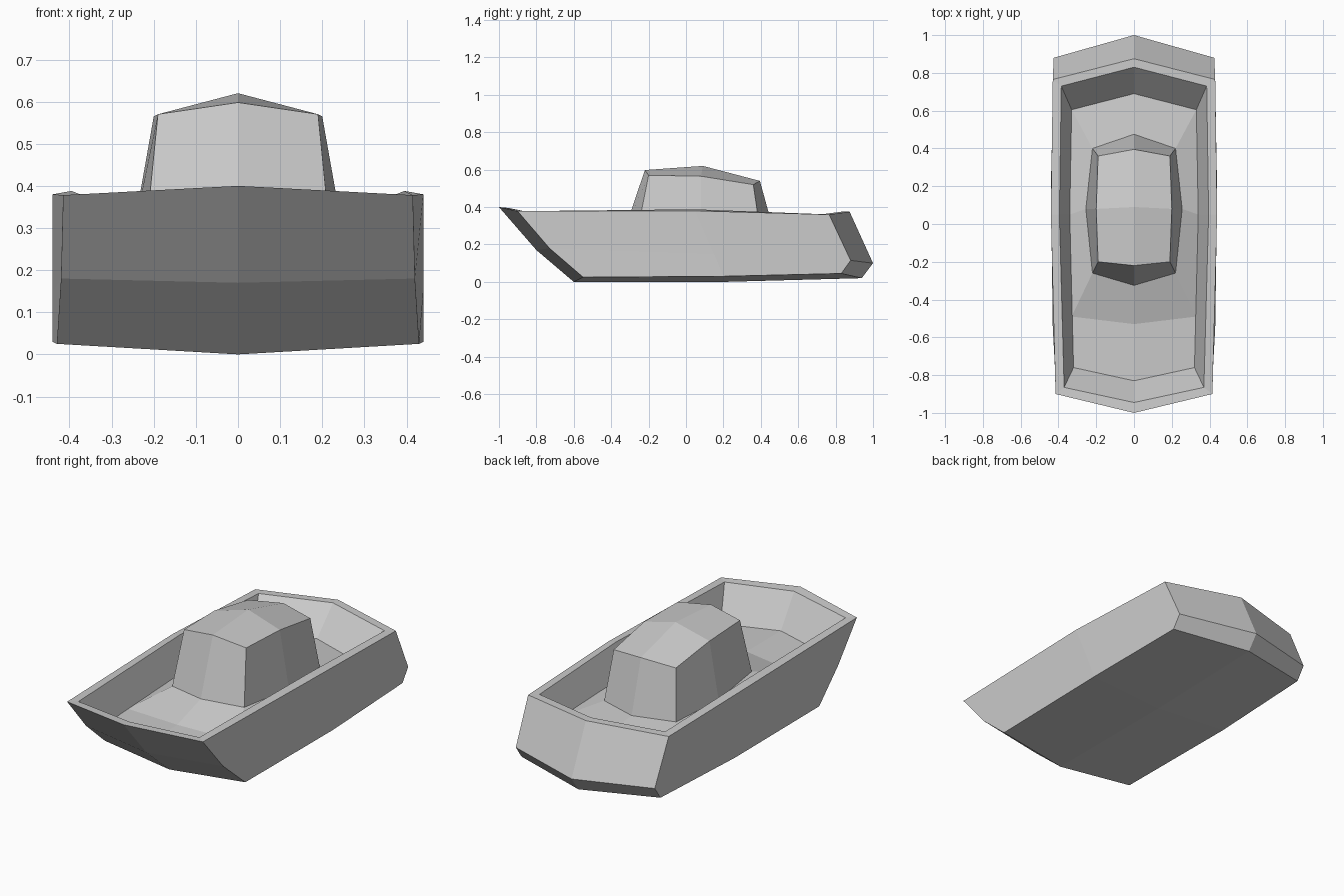
import bpy
import bmesh

default_cube = bpy.data.objects.get("Cube")
if default_cube:
    bpy.data.objects.remove(default_cube, do_unlink=True)

# One plain grey for the whole boat
grey = bpy.data.materials.new("plain_grey")
grey.use_nodes = True
colour = (0.6, 0.6, 0.6, 1)
grey.diffuse_color = colour
grey.node_tree.nodes["Principled BSDF"].inputs["Base Color"].default_value = colour


def mirrored_ring(bm, half):
    """Half outline from bow centre to stern centre, closed by mirroring in x."""
    other_side = [(-x, y, z) for x, y, z in reversed(half[1:-1])]
    return [bm.verts.new(point) for point in half + other_side]


def bridge(bm, lower, upper):
    count = len(lower)
    for i in range(count):
        j = (i + 1) % count
        bm.faces.new((lower[i], lower[j], upper[j], upper[i]))


def cap(bm, ring, centre):
    """Close a ring with four panels meeting at a centre point."""
    middle = bm.verts.new(centre)
    for i in range(0, len(ring), 2):
        after = ring[(i + 2) % len(ring)]
        bm.faces.new((middle, ring[i], ring[i + 1], after))


def loft(name, outlines, start=None, end=None):
    bm = bmesh.new()
    rings = [mirrored_ring(bm, half) for half in outlines]
    for lower, upper in zip(rings, rings[1:]):
        bridge(bm, lower, upper)
    if start:
        cap(bm, rings[0], start)
    if end:
        cap(bm, rings[-1], end)
    bmesh.ops.recalc_face_normals(bm, faces=bm.faces)
    mesh = bpy.data.meshes.new(name)
    bm.to_mesh(mesh)
    bm.free()
    mesh.materials.append(grey)
    part = bpy.data.objects.new(name, mesh)
    bpy.context.collection.objects.link(part)
    return part


# Outlines run: bow centre, bow corner, side, stern corner, stern centre
keel_edge = [(0, -0.6, 0), (0.43, -0.55, 0.025), (0.44, 0.2, 0.03),
             (0.425, 0.83, 0.045), (0, 0.94, 0.02)]
chine = [(0, -0.8, 0.17), (0.42, -0.73, 0.18), (0.44, 0.15, 0.15),
         (0.425, 0.88, 0.115), (0, 1, 0.1)]
gunwale_outer = [(0, -1, 0.4), (0.415, -0.9, 0.378), (0.44, 0.05, 0.38),
                 (0.43, 0.765, 0.36), (0, 0.875, 0.375)]
gunwale_inner = [(0, -0.945, 0.395), (0.37, -0.865, 0.378), (0.395, 0.05, 0.388),
                 (0.385, 0.73, 0.362), (0, 0.83, 0.375)]
bow_floor = [(0, -0.83, 0.22), (0.32, -0.76, 0.2), (0.34, 0.05, 0.22),
             (0.33, 0.605, 0.21), (0, 0.69, 0.23)]
main_floor = [(0, -0.53, 0.22), (0.33, -0.49, 0.205)] + bow_floor[2:]
cabin_base = [(0, -0.325, 0.285), (0.22, -0.26, 0.272), (0.255, 0.08, 0.255),
              (0.22, 0.4, 0.245), (0, 0.475, 0.25)]
roof_edge = [(0, -0.22, 0.598), (0.19, -0.2, 0.57), (0.2, 0.08, 0.565),
             (0.19, 0.36, 0.52), (0, 0.395, 0.54)]

# Outer hull, with the bottom closed along the keel
loft("hull", [keel_edge, chine, gunwale_outer, gunwale_inner, bow_floor],
     start=(0, 0.2, 0))


# Floor inside the hull: a flat panel at the bow, then a ring around the cabin
def build_floor():
    bm = bmesh.new()
    ring = mirrored_ring(bm, main_floor)
    bridge(bm, ring, mirrored_ring(bm, cabin_base))
    front, left, right = mirrored_bow = [
        bm.verts.new(p) for p in (bow_floor[0], bow_floor[1],
                                  (-bow_floor[1][0],) + bow_floor[1][1:])]
    bm.faces.new((front, left, ring[1], ring[0]))
    bm.faces.new((right, front, ring[0], ring[-1]))
    # Strips closing the bow floor against the side walls
    bm.faces.new((left, ring[2], ring[1]))
    bm.faces.new((right, ring[-1], ring[-2]))
    bmesh.ops.recalc_face_normals(bm, faces=bm.faces)
    if sum(face.normal.z for face in bm.faces) < 0:
        bmesh.ops.reverse_faces(bm, faces=bm.faces)
    mesh = bpy.data.meshes.new("floor")
    bm.to_mesh(mesh)
    bm.free()
    mesh.materials.append(grey)
    bpy.context.collection.objects.link(bpy.data.objects.new("floor", mesh))


build_floor()

# Cabin with tapered walls and a low peaked roof
loft("cabin", [cabin_base, roof_edge], end=(0, 0.09, 0.62))
